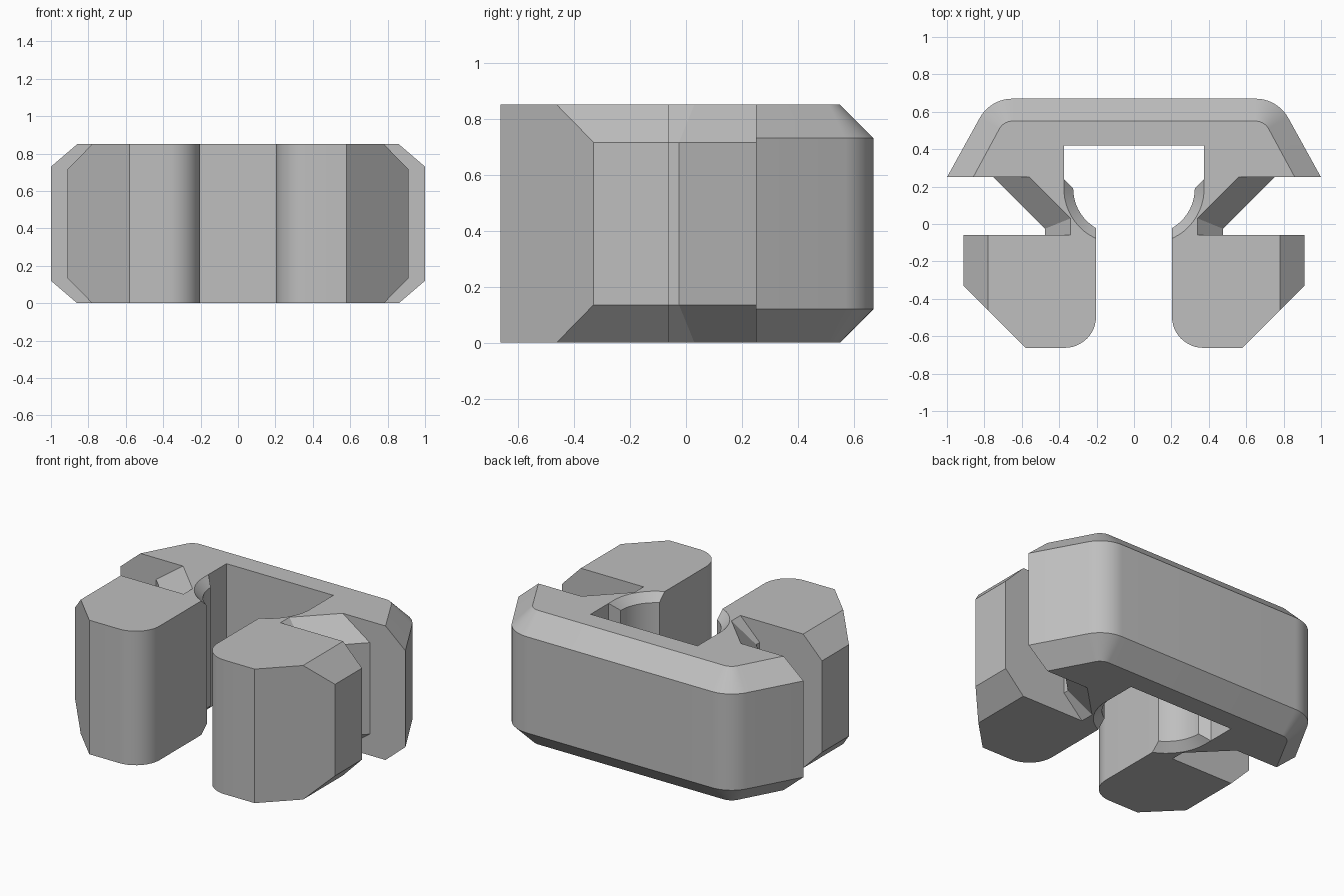
import bpy
import bmesh
from math import radians, cos, sin

HEIGHT = 0.85

cube = bpy.data.objects.get("Cube")
if cube:
    bpy.data.objects.remove(cube, do_unlink=True)


def arc(cx, cy, r_mid, r_cap, start, end, depth, steps=12):
    """Arc stations: wall point, cap point and chamfer depth."""
    stations = []
    for i in range(steps + 1):
        a = radians(start + (end - start) * i / steps)
        stations.append(((cx + r_mid * cos(a), cy + r_mid * sin(a)),
                         (cx + r_cap * cos(a), cy + r_cap * sin(a)), depth))
    return stations


def plain(x, y):
    """Station without a chamfer."""
    return ((x, y), (x, y), 0)


# Half outline, clockwise from the middle of the back
outline = [((0, 0.67), (0, 0.55), 0.12)]
# Back bar: rounded corner and slanted end
outline += arc(0.65, 0.47, 0.2, 0.08, 90, 30, 0.12)
outline += [((1.0, 0.25), (0.86, 0.25), 0.12)]
# Slanted neck
outline += [((0.75, 0.25), (0.56, 0.25), 0.135),
            ((0.475, -0.025), (0.34, 0.03), 0.135),
            ((0.475, -0.06), (0.34, -0.06), 0.135)]
# Foot: chamfered outer side, diagonal and rounded inner corner
outline += [((0.912, -0.06), (0.78, -0.06), 0.135),
            ((0.912, -0.33), (0.78, -0.462), 0.135),
            plain(0.58, -0.662)]
outline += arc(0.37, -0.495, 0.167, 0.167, 270, 180, 0)
# Round socket with a bevelled rim
outline += arc(0.08, 0.19, 0.245, 0.295, -61, 0, 0.05)
# The first socket station lies on the foot's inner wall
socket = len(outline) - 13
outline[socket] = ((0.203, -0.022), (0.203, -0.078), 0.05)
# Slot inside the bar
outline += [plain(0.375, 0.24), plain(0.375, 0.42), plain(0, 0.42)]

bm = bmesh.new()
rings = {"low_cap": [], "low": [], "high": [], "high_cap": []}
for mid, cap, d in outline:
    low_cap = bm.verts.new((*cap, 0))
    high_cap = bm.verts.new((*cap, HEIGHT))
    rings["low_cap"].append(low_cap)
    rings["high_cap"].append(high_cap)
    rings["low"].append(bm.verts.new((*mid, d)) if d else low_cap)
    rings["high"].append(bm.verts.new((*mid, HEIGHT - d)) if d else high_cap)

# Walls and chamfers, left open on the centre plane
order = ["low_cap", "low", "high", "high_cap"]
for i in range(len(outline) - 1):
    for a, b in zip(order, order[1:]):
        corners = [rings[a][i], rings[b][i], rings[b][i + 1], rings[a][i + 1]]
        corners = list(dict.fromkeys(corners))
        if len(corners) > 2:
            bm.faces.new(corners)
# Caps
bm.faces.new(rings["low_cap"])
bm.faces.new(list(reversed(rings["high_cap"])))

mesh = bpy.data.meshes.new("clip_body")
bm.to_mesh(mesh)
bm.free()
body = bpy.data.objects.new("clip_body", mesh)
bpy.context.collection.objects.link(body)

# Grey material
grey = bpy.data.materials.new("plain_grey")
grey.use_nodes = True
colour = (0.52, 0.52, 0.52, 1)
grey.diffuse_color = colour
grey.node_tree.nodes["Principled BSDF"].inputs["Base Color"].default_value = colour
mesh.materials.append(grey)

# Smooth arcs, then mirror into the whole clip
bpy.ops.object.select_all(action="DESELECT")
body.select_set(True)
bpy.context.view_layer.objects.active = body
bpy.ops.object.shade_smooth_by_angle(angle=radians(25))
mirror = body.modifiers.new("other_side", "MIRROR")
mirror.use_clip = True
mirror.merge_threshold = 0.0005
